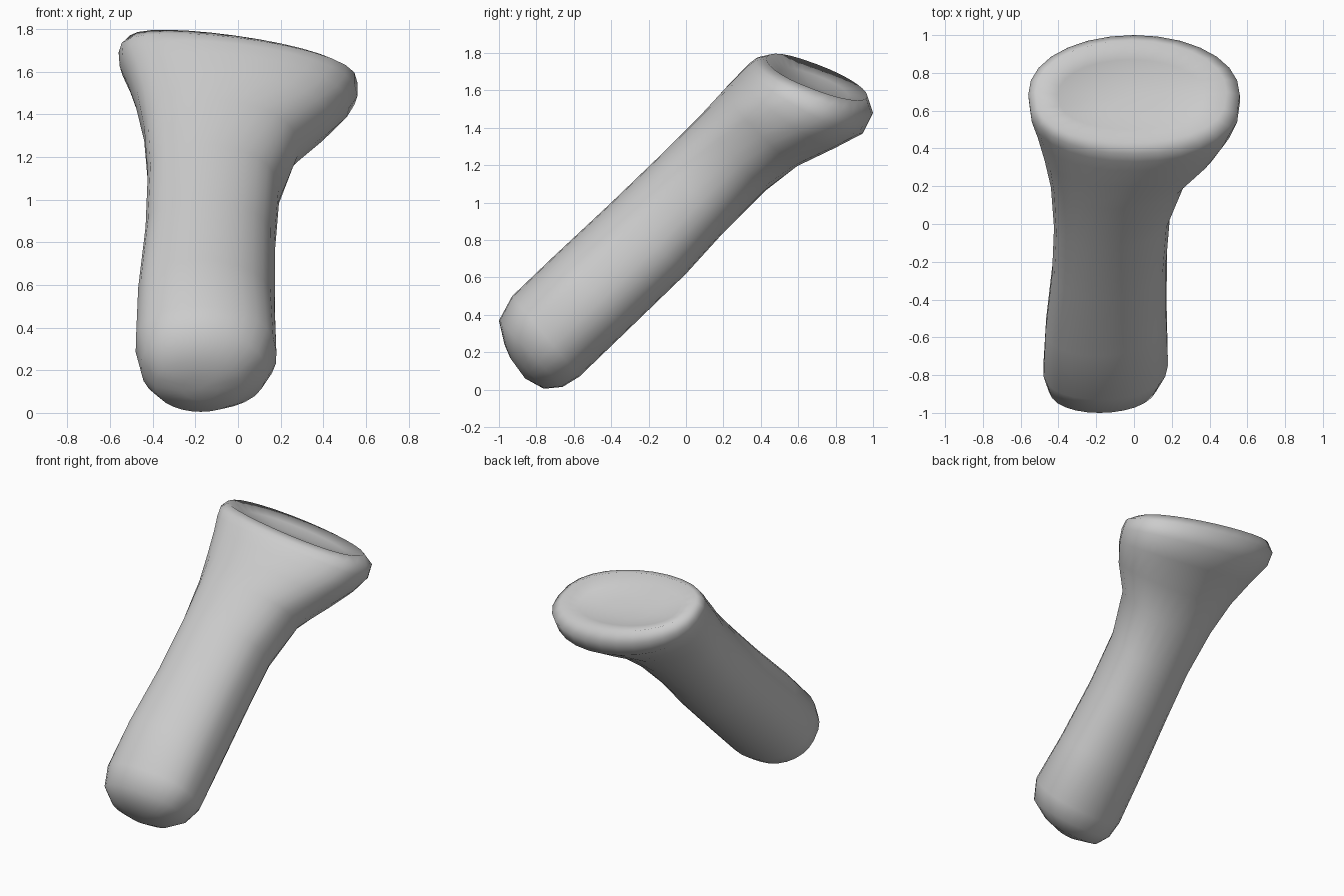
import bpy, bmesh, math
from mathutils import Vector

if "Cube" in bpy.data.objects:
    bpy.data.objects.remove(bpy.data.objects["Cube"])

SIDES = 28
# Cross-sections along the bone: front y,z | back y,z | left x, right x | roll | skew
RINGS = [
    (-.94, .17, -.86, .06, -.26, -.09, .00, .00),
    (-.97, .24, -.76, .005, -.39, .02, .00, .01),
    (-1.0, .37, -.66, .015, -.455, .13, .00, .02),
    (-.93, .50, -.57, .07, -.48, .18, .00, .03),
    (-.70, .72, -.30, .33, -.465, .17, .00, .05),
    (-.40, 1.00, .00, .62, -.43, .17, .00, .05),
    (-.13, 1.26, .20, .84, -.42, .19, .00, .05),
    (.08, 1.47, .42, 1.06, -.44, .28, .01, .04),
    (.20, 1.60, .60, 1.20, -.48, .43, .04, .02),
    (.28, 1.68, .80, 1.30, -.52, .52, .06, .01),
    (.33, 1.73, .95, 1.38, -.555, .56, .07, .00),
    (.37, 1.76, 1.0, 1.48, -.56, .56, .07, .00),
    (.43, 1.77, .97, 1.57, -.52, .49, .07, .00),
    (.50, 1.70, .87, 1.57, -.40, .37, .05, .00),
    (.60, 1.64, .76, 1.58, -.20, .17, .02, .00),
]


def ring_points(fy, fz, by, bz, xl, xr, roll, skew):
    mid = Vector(((xl + xr) / 2, (fy + by) / 2, (fz + bz) / 2))
    half = Vector((0, (fy - by) / 2, (fz - bz) / 2))
    hw = (xr - xl) / 2
    for i in range(SIDES):
        a = 2 * math.pi * i / SIDES
        c, s = math.cos(a), math.sin(a)
        # flatter front, rounder back
        v = c ** 0.75 if c > 0 else -abs(c) ** 0.95
        yield mid + half * v + Vector((hw * s - skew * c, 0, -roll * s))


# Bone: loft of the sections with closed ends and a dished top
bm = bmesh.new()
loops = [[bm.verts.new(p) for p in ring_points(*r)] for r in RINGS]
for a, b in zip(loops, loops[1:]):
    for i in range(SIDES):
        j = (i + 1) % SIDES
        bm.faces.new((a[i], a[j], b[j], b[i]))
for loop in (loops[0], loops[-1]):
    centre = bm.verts.new(sum((v.co for v in loop), Vector()) / SIDES)
    for i in range(SIDES):
        bm.faces.new((loop[i], loop[(i + 1) % SIDES], centre))
bmesh.ops.recalc_face_normals(bm, faces=bm.faces)
for f in bm.faces:
    f.smooth = True

mesh = bpy.data.meshes.new("finger_bone")
bm.to_mesh(mesh)
bm.free()
bone = bpy.data.objects.new("finger_bone", mesh)
bpy.context.collection.objects.link(bone)
